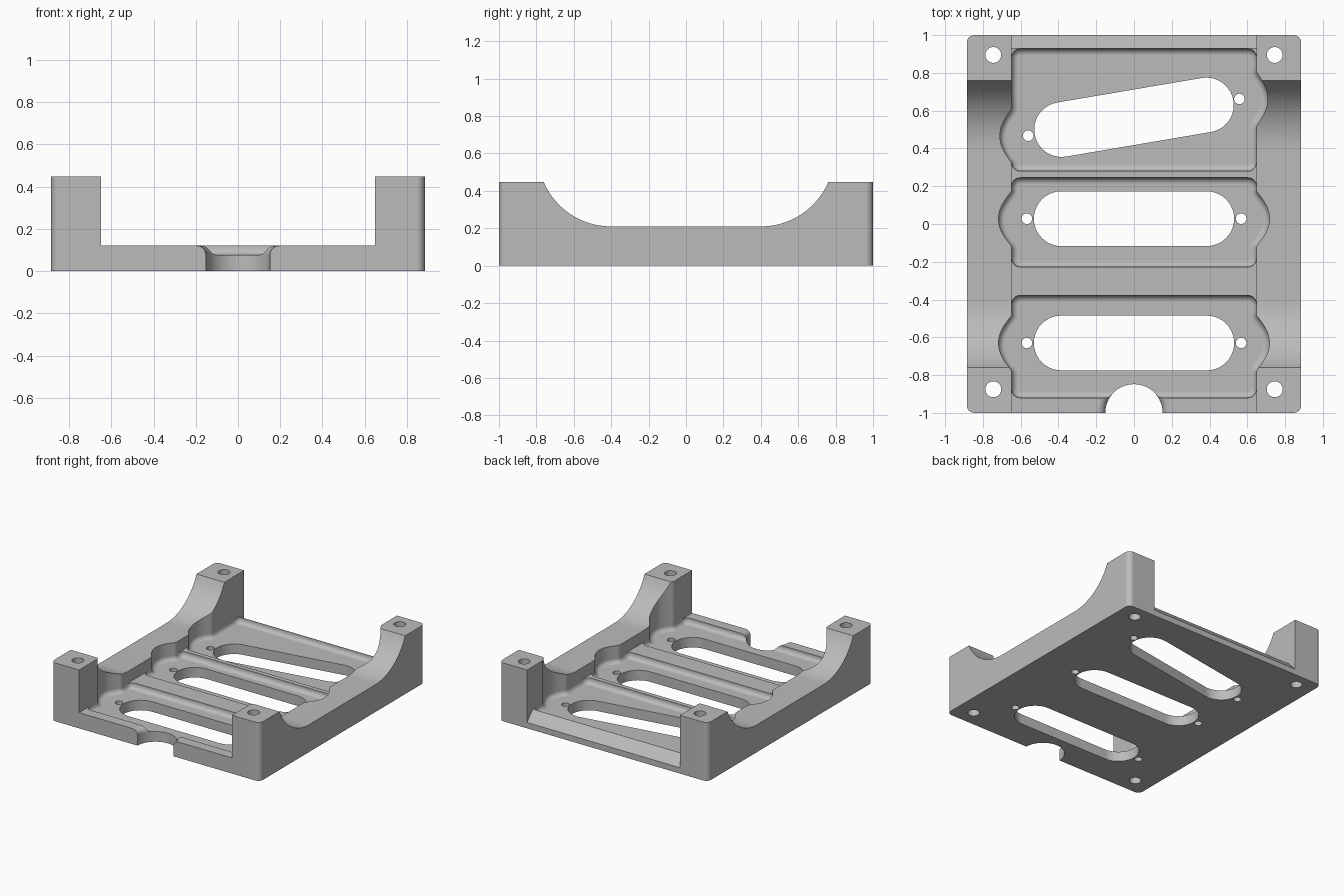
import bpy, bmesh
from math import sin, cos, pi, sqrt, atan2

cube = bpy.data.objects.get("Cube")
if cube:
    bpy.data.objects.remove(cube)

HX, TOP, RAIL, STEP, FLOOR = 0.885, 0.447, 0.21, 0.12, 0.077
WALL = 0.648          # inner face of the side rails
FILLET = 0.034        # rounding at the pocket floors
cutters = []


def loft(name, rings):
    """Closed solid through a list of equal-length rings of points."""
    bm = bmesh.new()
    vs = [[bm.verts.new(p) for p in ring] for ring in rings]
    n = len(rings[0])
    for a, b in zip(vs, vs[1:]):
        for i in range(n):
            j = (i + 1) % n
            bm.faces.new((a[i], a[j], b[j], b[i]))
    bm.faces.new(vs[0][::-1])
    bm.faces.new(vs[-1])
    bmesh.ops.recalc_face_normals(bm, faces=bm.faces)
    mesh = bpy.data.meshes.new(name)
    bm.to_mesh(mesh)
    bm.free()
    obj = bpy.data.objects.new(name, mesh)
    bpy.context.collection.objects.link(obj)
    return obj


def cut(name, rings):
    obj = loft(name, rings)
    obj.hide_render = True
    cutters.append(obj)


def cut_through(name, outline):
    cut(name, [[(x, y, z) for x, y in outline] for z in (-0.2, 0.8)])


def cut_along_x(name, outline, half):
    cut(name, [[(x, y, z) for y, z in outline] for x in (-half, half)])


def arc(cx, cy, r, a0, a1, n):
    return [(cx + r * cos(a0 + (a1 - a0) * i / n),
             cy + r * sin(a0 + (a1 - a0) * i / n)) for i in range(n + 1)]


def circle(cx, cy, r, n=32):
    return arc(cx, cy, r, 0, 2 * pi, n)[:-1]


def inset(pts, d):
    """Move a counter-clockwise outline inward by d."""
    out = []
    for i, (x, y) in enumerate(pts):
        (x0, y0), (x1, y1) = pts[i - 1], pts[(i + 1) % len(pts)]
        tx, ty = x1 - x0, y1 - y0
        m = sqrt(tx * tx + ty * ty)
        out.append((x - ty / m * d, y + tx / m * d))
    return out


def pocket_side(y0, y1, cx, cy, r=0.15, corner=0.045, k=0.06, n=44):
    """Right-hand edge of a pocket, with a blended scallop round the screw."""
    pts = arc(WALL - corner, y0 + corner, corner, -pi / 2, 0, 6)
    lo, hi = y0 + corner, y1 - corner
    for i in range(1, n):
        y = lo + (hi - lo) * i / n
        bulge = cx + sqrt(max(r * r - (y - cy) ** 2, 0))
        h = max(k - abs(WALL - bulge), 0) / k
        pts.append((max(WALL, bulge) + h * h * k / 4, y))
    return pts + arc(WALL - corner, hi, corner, 0, pi / 2, 6)


def cut_pocket(name, y0, y1, left, right):
    mirrored = pocket_side(y0, y1, -left[0], left[1])
    outline = pocket_side(y0, y1, *right) + [(-x, y) for x, y in reversed(mirrored)]
    rings = []
    for i in range(7):
        t = pi / 2 * i / 6
        z = FLOOR + FILLET * (1 - cos(t))
        rings.append([(x, y, z) for x, y in inset(outline, FILLET * (1 - sin(t)))])
    rings.append([(x, y, 0.8) for x, y in outline])
    cut(name, rings)


def cut_slot(name, a, b, r):
    d = atan2(b[1] - a[1], b[0] - a[0])
    cut_through(name, arc(*b, r, d - pi / 2, d + pi / 2, 20)
                + arc(*a, r, d + pi / 2, d + 3 * pi / 2, 20))


# Body: side profile with swept curves up to the corner posts
R = 0.393
sweep = arc(0.4, RAIL + R, R, -pi / 2, atan2(TOP - RAIL - R, 0.36), 20)
profile = ([(-1, 0), (1, 0), (1, TOP)] + sweep[::-1]
           + [(-y, z) for y, z in sweep] + [(-1, TOP)])
body = loft("mounting_frame", [[(x, y, z) for y, z in profile] for x in (-HX, HX)])
bm = bmesh.new()
bm.from_mesh(body.data)
corners = [e for e in bm.edges
           if all(abs(v.co.y) > 0.99 for v in e.verts)
           and abs(e.verts[0].co.z - e.verts[1].co.z) > 0.1]
bmesh.ops.bevel(bm, geom=corners, offset=0.04, segments=6, profile=0.5, affect='EDGES')
bm.to_mesh(body.data)
bm.free()

# Central channel and sloped back sill
cut_along_x("channel_cutter", [(-1.2, STEP), (1.2, STEP), (1.2, 0.8), (-1.2, 0.8)], WALL)
cut_along_x("sill_cutter", [(0.93, STEP), (1.07, -0.03), (1.2, -0.03),
                            (1.2, 0.3), (0.93, 0.3)], WALL)

# Three pockets, each with a slot and two screw holes
bays = [
    ("front", -0.92, -0.378, (-0.567, -0.63), (0.567, -0.63), (-0.385, -0.63), (0.385, -0.63)),
    ("middle", -0.227, 0.245, (-0.567, 0.028), (0.567, 0.028), (-0.385, 0.028), (0.385, 0.028)),
    ("back", 0.28, 0.928, (-0.56, 0.467), (0.558, 0.662), (-0.383, 0.5), (0.383, 0.63)),
]
for name, y0, y1, left, right, a, b in bays:
    cut_pocket(name + "_pocket_cutter", y0, y1, left, right)
    cut_slot(name + "_slot_cutter", a, b, 0.145)
    for p in (left, right):
        cut_through(name + "_screw_cutter", circle(*p, 0.028, 24))

# Corner bolt holes
for x in (-0.745, 0.745):
    for y in (-0.875, 0.895):
        cut_through("bolt_cutter", circle(x, y, 0.042))

# Half-round cable notch with a flared lip
flare = [(0.152, -0.2)] + [(0.152 + 0.042 * (1 - cos(t)), 0.078 + 0.042 * sin(t))
                           for t in (pi / 2 * i / 6 for i in range(7))] + [(0.194, 0.3)]
cut("notch_cutter", [[(x, y, z) for x, y in circle(0, -1, r, 64)] for r, z in flare])

# Carve the body and discard the cutters
for c in cutters:
    mod = body.modifiers.new(c.name, 'BOOLEAN')
    mod.operation, mod.solver, mod.object = 'DIFFERENCE', 'EXACT', c
graph = bpy.context.evaluated_depsgraph_get()
graph.update()
carved = bpy.data.meshes.new_from_object(body.evaluated_get(graph))
body.modifiers.clear()
body.data = carved
for c in cutters:
    bpy.data.objects.remove(c)

# Plain grey finish
grey = bpy.data.materials.new("plain_grey")
grey.use_nodes = True
colour = (0.5, 0.5, 0.5, 1)
grey.diffuse_color = colour
grey.node_tree.nodes["Principled BSDF"].inputs["Base Color"].default_value = colour
body.data.materials.clear()
body.data.materials.append(grey)

# Smooth curves, crisp edges
bpy.ops.object.select_all(action='DESELECT')
body.select_set(True)
bpy.context.view_layer.objects.active = body
bpy.ops.object.shade_smooth_by_angle(angle=0.5)
weighted = body.modifiers.new("weighted_normals", 'WEIGHTED_NORMAL')
weighted.keep_sharp = True
